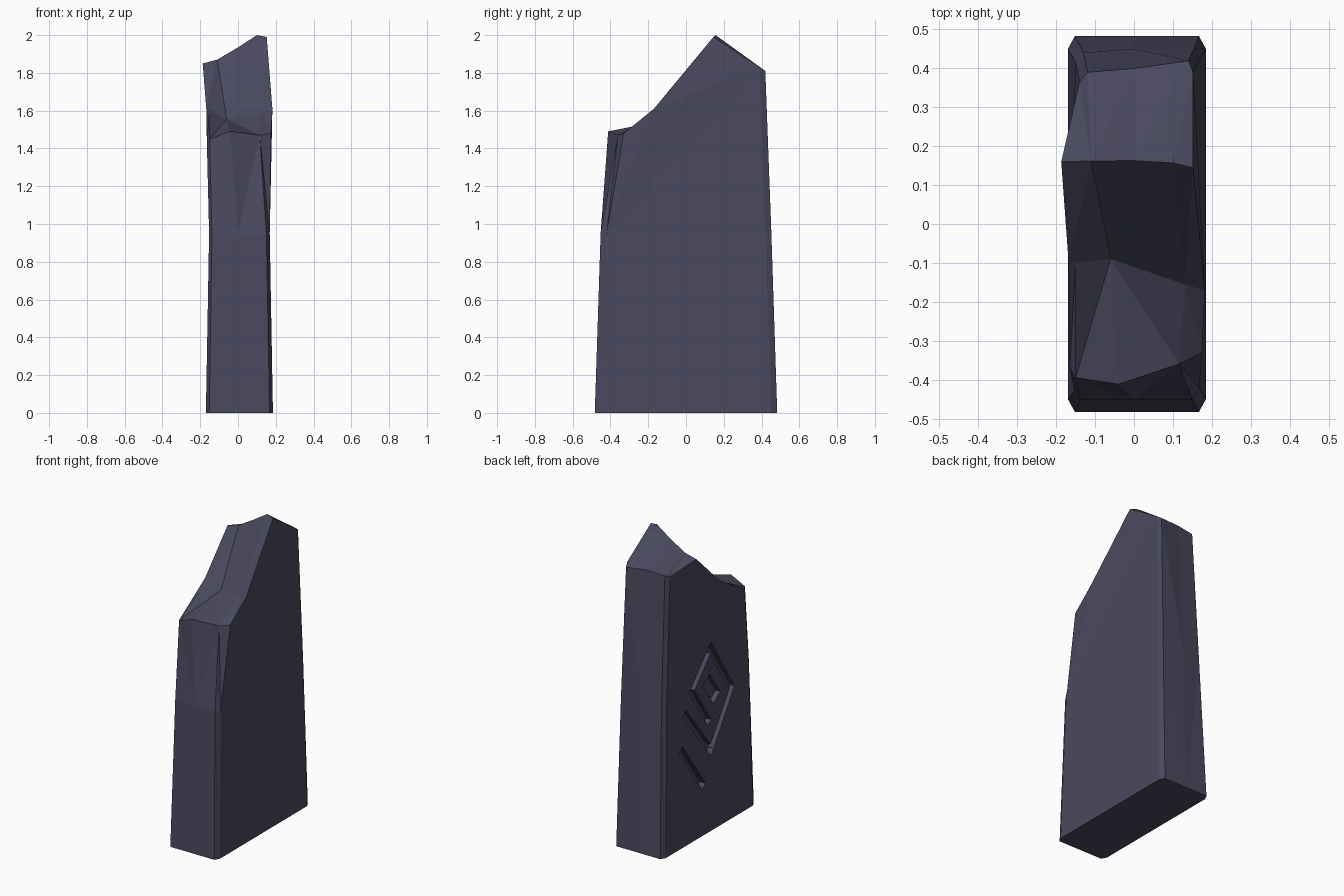
import bpy, bmesh, math
from mathutils import Matrix

if "Cube" in bpy.data.objects:
    bpy.data.objects.remove(bpy.data.objects["Cube"])

stone = bpy.data.materials.new("dark slate")
stone.diffuse_color = (0.068, 0.067, 0.115, 1)
stone.use_nodes = True
stone.node_tree.nodes["Principled BSDF"].inputs["Base Color"].default_value = stone.diffuse_color

# Five outlines across the thickness, each running front-bottom, front-mid,
# front-top, notch, peak, back-top, back-mid, back-bottom
outlines = [
    [(-.17, -.45, 0), (-.153, -.43, .95), (-.165, -.37, 1.44), (-.168, -.1, 1.61),
     (-.187, .16, 1.85), (-.14, .365, 1.80), (-.15, .415, .95), (-.17, .45, 0)],
    [(-.152, -.483, 0), (-.138, -.452, .95), (-.15, -.395, 1.45), (-.15, -.098, 1.60),
     (-.11, .162, 1.87), (-.12, .39, 1.81), (-.13, .44, .95), (-.152, .483, 0)],
    [(0, -.483, 0), (0, -.452, .95), (-.04, -.412, 1.49), (-.06, -.09, 1.555),
     (0, .163, 1.935), (0, .40, 1.82), (0, .45, .95), (0, .483, 0)],
    [(.167, -.483, 0), (.15, -.452, .95), (.115, -.36, 1.47), (.13, -.155, 1.59),
     (.1, .157, 2), (.14, .42, 1.81), (.155, .452, .95), (.167, .483, 0)],
    [(.185, -.45, 0), (.168, -.42, .95), (.175, -.33, 1.48), (.182, -.17, 1.61),
     (.152, .145, 1.99), (.152, .39, 1.83), (.168, .42, .95), (.185, .45, 0)],
]

# Broken slab: strips between outlines, then the two broad sides
bm = bmesh.new()
cols = [[bm.verts.new(p) for p in o] for o in outlines]
n = len(cols[0])
for a, b in zip(cols, cols[1:]):
    for i in range(n):
        j = (i + 1) % n
        bm.faces.new((a[i], a[j], b[j], b[i]))
for c in (cols[0], cols[-1]):
    bm.faces.new((c[0], c[1], c[6], c[7]))
    bm.faces.new(c[1:7])
bmesh.ops.triangulate(bm, faces=bm.faces[:])
bmesh.ops.recalc_face_normals(bm, faces=bm.faces[:])
mesh = bpy.data.meshes.new("stone_slab")
bm.to_mesh(mesh)
bm.free()
mesh.materials.append(stone)
slab = bpy.data.objects.new("stone_slab", mesh)
bpy.context.collection.objects.link(slab)


def carve(y1, z1, y2, z2, width=0.045, x_in=-0.12):
    """Cut a straight groove into the left side."""
    length = math.hypot(y2 - y1, z2 - z1)
    place = (Matrix.Translation((x_in - 0.1, (y1 + y2) / 2, (z1 + z2) / 2))
             @ Matrix.Rotation(math.atan2(z2 - z1, y2 - y1), 4, 'X')
             @ Matrix.Diagonal((0.2, length + width * 0.9, width, 1)))
    cb = bmesh.new()
    bmesh.ops.create_cube(cb, size=1, matrix=place)
    cm = bpy.data.meshes.new("groove_cutter")
    cb.to_mesh(cm)
    cb.free()
    cm.materials.append(stone)
    cutter = bpy.data.objects.new("groove_cutter", cm)
    bpy.context.collection.objects.link(cutter)
    cutter.hide_render = True
    mod = slab.modifiers.new("groove", 'BOOLEAN')
    mod.operation = 'DIFFERENCE'
    mod.solver = 'EXACT'
    mod.object = cutter
    bpy.context.view_layer.objects.active = slab
    bpy.ops.object.modifier_apply(modifier=mod.name)
    bpy.data.objects.remove(cutter)


# Carved grooves: angular spiral, slanted strokes and a small centre pit
path = [(-.01, .72), (.155, .97), (-.03, 1.19), (-.255, .845), (-.03, .52), (.22, .84)]
for p, q in zip(path, path[1:]):
    carve(*p, *q)
carve(.265, .62, .06, .33)
carve(-.015, .955, -.075, .87, width=.09)
